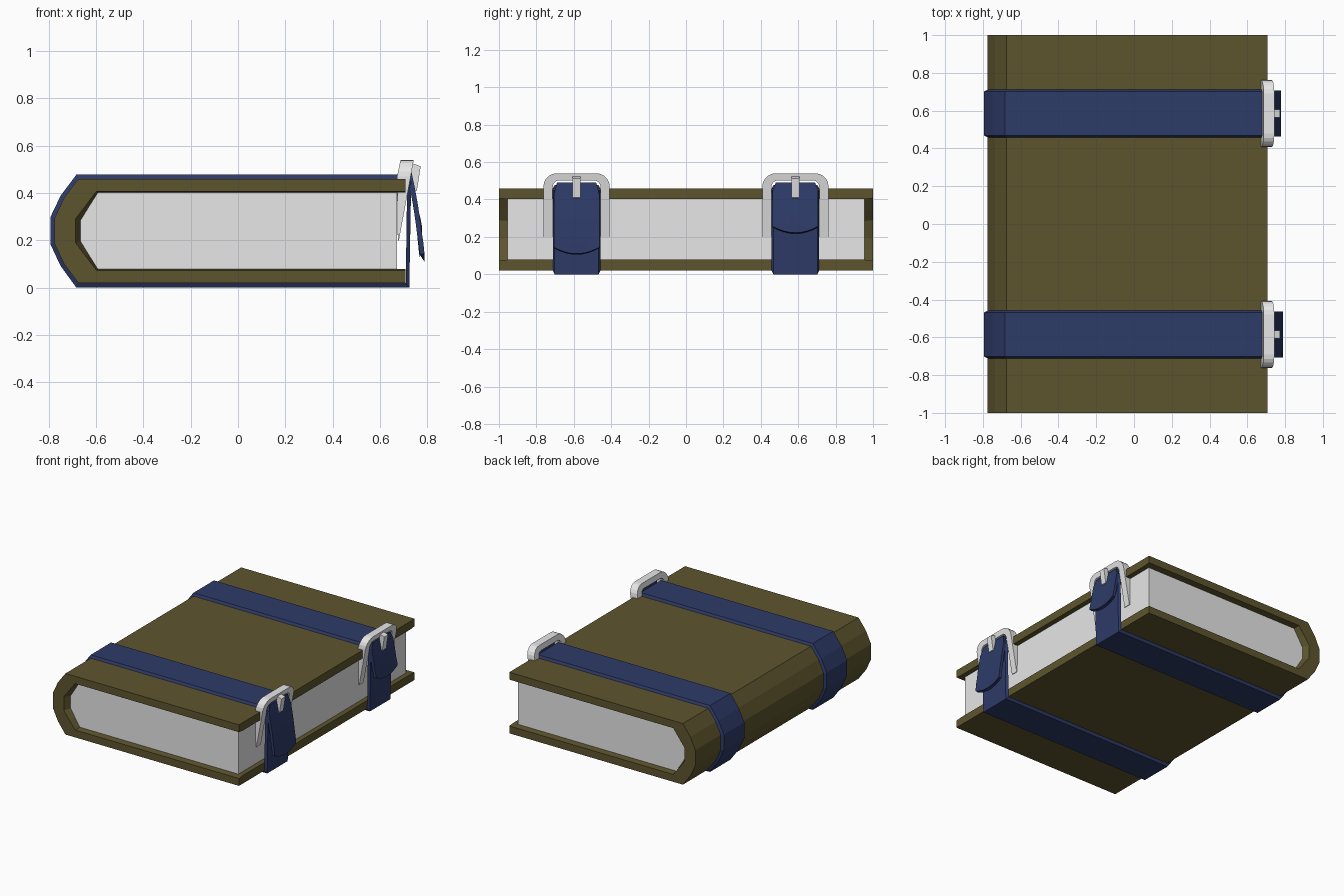
import bpy, bmesh, math

if "Cube" in bpy.data.objects:
    bpy.data.objects.remove(bpy.data.objects["Cube"])


def material(name, rgb):
    m = bpy.data.materials.new(name)
    m.diffuse_color = (*rgb, 1)
    m.use_nodes = True
    m.node_tree.nodes["Principled BSDF"].inputs["Base Color"].default_value = m.diffuse_color
    return m


LEATHER = material("olive leather", (0.11, 0.09, 0.027))
STRAP = material("navy strap", (0.027, 0.043, 0.14))
PALE = material("pale grey", (0.8, 0.8, 0.8))


def loft(name, rings, mat):
    """Skin a row of equal-length closed rings and cap both ends."""
    bm = bmesh.new()
    rows = [[bm.verts.new(p) for p in ring] for ring in rings]
    n = len(rows[0])
    for a, b in zip(rows, rows[1:]):
        for i in range(n):
            j = (i + 1) % n
            bm.faces.new((a[i], a[j], b[j], b[i]))
    bm.faces.new(rows[0])
    bm.faces.new(rows[-1])
    bmesh.ops.recalc_face_normals(bm, faces=bm.faces)
    mesh = bpy.data.meshes.new(name)
    bm.to_mesh(mesh)
    bm.free()
    mesh.materials.append(mat)
    ob = bpy.data.objects.new(name, mesh)
    bpy.context.collection.objects.link(ob)
    return ob


def prism(name, profile, y0, y1, mat):
    """Extrude an x-z profile along y."""
    return loft(name, [[(x, y, z) for x, z in profile] for y in (y0, y1)], mat)


# Cover: wraps from the top board round the spine to the bottom board
MID = 0.24
outer = [(0.708, 0.46), (-0.675, 0.46), (-0.735, 0.38), (-0.775, 0.295)]
inner = [(0.708, 0.407), (-0.598, 0.407), (-0.643, 0.348), (-0.687, 0.29)]
core = [(0.708, 0.402), (-0.592, 0.402), (-0.63, 0.342), (-0.665, 0.285)]


def mirrored(half):
    return half + [(x, 2 * MID - z) for x, z in reversed(half)]


rings = []
for (ox, oz), (ix, iz), (cx, cz) in zip(mirrored(outer), mirrored(inner), mirrored(core)):
    rings.append([(ox, -1, oz), (ox, 1, oz), (ix, 1, iz),
                  (cx, 0.955, cz), (cx, -0.955, cz), (ix, -1, iz)])
loft("cover", rings, LEATHER)

# Page block
pages = mirrored([(0.672, 0.402)] + core[1:])
prism("pages", pages, -0.955, 0.955, PALE)

# Strap path round the book: outer line and the line lying on the cover
strap_out = [(0.69, 0.478), (-0.683, 0.478), (-0.75, 0.388), (-0.793, 0.298),
             (-0.793, 0.184), (-0.75, 0.092), (-0.683, 0.0), (0.724, 0.0), (0.732, 0.45)]
strap_in = [(0.69, 0.459), (-0.674, 0.459), (-0.734, 0.379), (-0.774, 0.294),
            (-0.774, 0.186), (-0.734, 0.101), (-0.674, 0.019), (0.709, 0.019), (0.715, 0.45)]


def make_strap(side, yc):
    rings = []
    for (ox, oz), (ix, iz) in zip(strap_out, strap_in):
        rings.append([(ox, yc - 0.117, oz), (ox, yc + 0.117, oz),
                      (ix, yc + 0.127, iz), (ix, yc - 0.127, iz)])
    loft("strap_" + side, rings, STRAP)


def make_tail(side, yc, tip):
    """Loose strap end hanging over the buckle, with a rounded tip."""
    top, steps = 0.49, 6
    rings = []
    for k in range(steps + 1):
        t = k / steps
        z = top + (tip - top) * t
        drop = (top - z) / 0.38
        x = 0.733 + 0.085 * drop - 0.03 * drop ** 2
        half = 0.105 if k == 0 else 0.122
        across = [i / 4 for i in range(-4, 5)]
        lift = 0.035 if k == steps else (0.02 if k == steps - 1 else 0)
        front = [(x, yc + u * half, z + lift * u * u) for u in across]
        back = [(x - 0.02, yc + u * half, z - 0.005 + lift * u * u) for u in reversed(across)]
        rings.append(front + back)
    loft("strap_tail_" + side, rings, STRAP)


def make_buckle(side, yc):
    """Arched frame whose legs taper to thin points, plus its prong."""
    def arch(half, top, radius):
        pts = [(-half, 0.2)]
        for i in range(6):
            a = math.pi - i * math.pi / 10
            pts.append((-half + radius + radius * math.cos(a),
                        top - radius + radius * math.sin(a)))
        return pts + [(-y, z) for y, z in reversed(pts)]

    def front_x(z):
        return 0.68 + (z - 0.2) * 0.185

    def back_x(z):
        return 0.668 + (z - 0.45) * 0.21 if z > 0.45 else 0.668 + (0.45 - z) * 0.03

    rings = []
    for (oy, oz), (iy, iz) in zip(arch(0.177, 0.54, 0.07), arch(0.128, 0.502, 0.035)):
        rings.append([(front_x(oz), yc + oy, oz), (front_x(iz), yc + iy, iz),
                      (back_x(iz), yc + iy, iz), (back_x(oz), yc + oy, oz)])
    loft("buckle_frame_" + side, rings, PALE)
    prong = [(0.735, 0.526), (0.772, 0.513), (0.756, 0.41), (0.73, 0.40)]
    prism("buckle_prong_" + side, prong, yc - 0.022, yc + 0.022, PALE)


# Two straps with different loose lengths
for side, yc, tip in (("front", -0.585, 0.11), ("back", 0.585, 0.222)):
    make_strap(side, yc)
    make_tail(side, yc, tip)
    make_buckle(side, yc)
